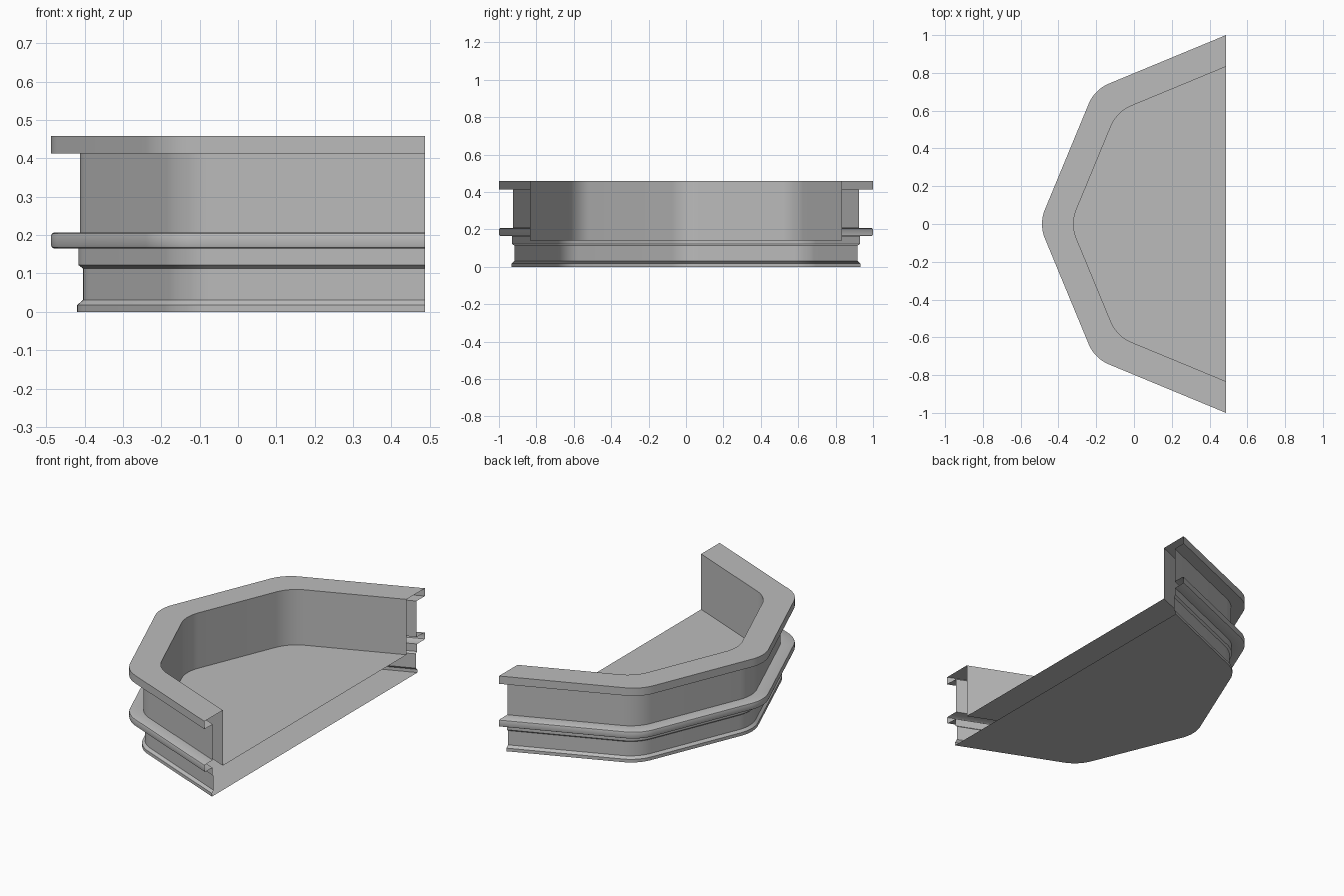
import bpy, bmesh
from math import tan, cos, sin, pi, radians
from mathutils import Vector

cube = bpy.data.objects.get("Cube")
if cube:
    bpy.data.objects.remove(cube)

HALF_X = 0.487   # half depth; the open side lies at +x
RADIUS = 0.2     # corner rounding
STEPS = 12       # segments per rounded corner
SLOPE = tan(pi / 8)


def round_corner(before, corner, after):
    """Arc points replacing one corner of the outline."""
    u, v = (before - corner).normalized(), (after - corner).normalized()
    half = u.angle(v) / 2
    centre = corner + (u + v).normalized() * RADIUS / sin(half)
    start = corner + u * RADIUS / tan(half) - centre
    end = corner + v * RADIUS / tan(half) - centre
    sweep = start.angle(end)
    return [centre + (start * sin(sweep * (1 - i / STEPS)) + end * sin(sweep * i / STEPS)) / sin(sweep)
            for i in range(STEPS + 1)]


def outline(inset):
    """Half-octagon path with rounded corners, moved inward by inset."""
    tip = -HALF_X - RADIUS * (1 / cos(pi / 8) - 1) + inset
    y_end = 1 - inset
    steep = 1 / SLOPE
    x = (y_end - SLOPE * HALF_X + steep * tip) / (steep - SLOPE)
    y = steep * (x - tip)
    p = [Vector(q) for q in ((HALF_X, y_end, 0), (x, y, 0), (tip, 0, 0), (x, -y, 0), (HALF_X, -y_end, 0))]
    path = [p[0]]
    for a, b, c in zip(p, p[1:], p[2:]):
        path += round_corner(a, b, c)
    return path + [p[-1]]


# Moulding profile as (inset, height), from the floor over the rim to the base
profile = [
    (0.167, 0.14), (0.167, 0.458),                          # inner wall
    (0, 0.458), (0, 0.413), (0.075, 0.413),                 # top flange
    (0.075, 0.207), (0.008, 0.207), (0.002, 0.204),         # outer wall, bead
    (0, 0.198), (0, 0.174), (0.002, 0.168), (0.008, 0.165),
    (0.071, 0.165), (0.071, 0.122), (0.083, 0.113),         # step
    (0.083, 0.031), (0.068, 0.018), (0.068, 0),             # plinth foot
]

# Hollow shell, left open along the straight side
bm = bmesh.new()
rows = [[bm.verts.new((p.x, p.y, z)) for p in outline(d)] for d, z in profile]
for low, high in zip(rows, rows[1:]):
    for i in range(len(low) - 1):
        bm.faces.new((low[i], low[i + 1], high[i + 1], high[i]))
floor = bm.faces.new(rows[0])
base = bm.faces.new(rows[-1])
bmesh.ops.recalc_face_normals(bm, faces=bm.faces)
bm.normal_update()
if base.normal.z > 0:
    bmesh.ops.reverse_faces(bm, faces=bm.faces)

mesh = bpy.data.meshes.new("half_basin")
bm.to_mesh(mesh)
bm.free()
basin = bpy.data.objects.new("half_basin", mesh)
bpy.context.collection.objects.link(basin)

# Plain grey
grey = bpy.data.materials.new("plain grey")
grey.use_nodes = True
colour = (0.5, 0.5, 0.5, 1)
grey.diffuse_color = colour
grey.node_tree.nodes["Principled BSDF"].inputs["Base Color"].default_value = colour
mesh.materials.append(grey)

bpy.ops.object.select_all(action="DESELECT")
basin.select_set(True)
bpy.context.view_layer.objects.active = basin
bpy.ops.object.shade_smooth_by_angle(angle=radians(30))
